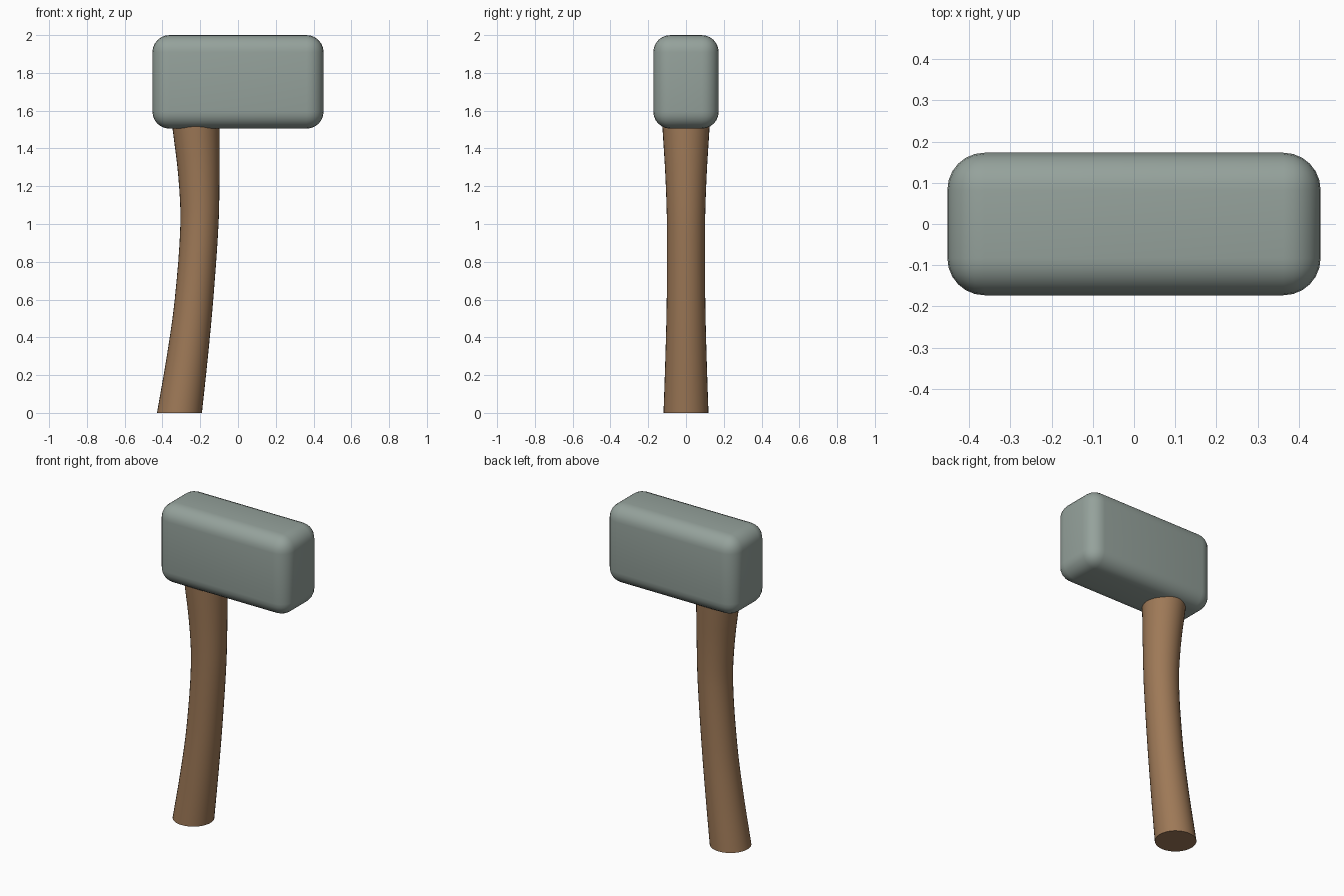
import bpy, bmesh, math

if "Cube" in bpy.data.objects:
    bpy.data.objects.remove(bpy.data.objects["Cube"])


def material(name, rgb):
    m = bpy.data.materials.new(name)
    m.diffuse_color = (*rgb, 1.0)
    m.use_nodes = True
    m.node_tree.nodes["Principled BSDF"].inputs["Base Color"].default_value = m.diffuse_color
    return m


def finish(name, bm, mat):
    bmesh.ops.recalc_face_normals(bm, faces=bm.faces)
    mesh = bpy.data.meshes.new(name)
    bm.to_mesh(mesh)
    bm.free()
    mesh.materials.append(mat)
    obj = bpy.data.objects.new(name, mesh)
    bpy.context.collection.objects.link(obj)
    bpy.ops.object.select_all(action='DESELECT')
    obj.select_set(True)
    bpy.context.view_layer.objects.active = obj
    return obj


stone = material("grey stone", (0.30, 0.36, 0.33))
wood = material("brown wood", (0.34, 0.19, 0.095))

# Hammer head: a block with generously rounded edges
bm = bmesh.new()
bmesh.ops.create_cube(bm, size=1.0)
for v in bm.verts:
    v.co.x *= 0.906
    v.co.y *= 0.346
    v.co.z = v.co.z * 0.495 + 1.7525
head = finish("hammer_head", bm, stone)
bevel = head.modifiers.new("rounded_edges", 'BEVEL')
bevel.width = 0.09
bevel.segments = 6
bpy.ops.object.modifier_apply(modifier=bevel.name)
bpy.ops.object.shade_smooth_by_angle(angle=math.radians(35))

# Handle: bent, waisted shaft given as (height, centre x, radius)
STATIONS = [(0.0, -0.31, 0.119), (0.3, -0.268, 0.109), (0.6, -0.233, 0.102),
            (1.0, -0.204, 0.101), (1.25, -0.207, 0.109), (1.5, -0.222, 0.124),
            (1.55, -0.226, 0.127)]
SIDES, STEPS = 32, 4


def smooth_path(points, steps):
    """Catmull-Rom interpolation through the stations."""
    for i in range(len(points) - 1):
        p0, p1 = points[max(i - 1, 0)], points[i]
        p2, p3 = points[i + 1], points[min(i + 2, len(points) - 1)]
        h = p2[0] - p1[0]
        for s in range(steps):
            t = s / steps
            row = [p1[0] + h * t]
            for k in (1, 2):
                m1 = (p2[k] - p0[k]) / (p2[0] - p0[0]) * h
                m2 = (p3[k] - p1[k]) / (p3[0] - p1[0]) * h
                row.append((2*t**3 - 3*t**2 + 1) * p1[k] + (t**3 - 2*t**2 + t) * m1
                           + (3*t**2 - 2*t**3) * p2[k] + (t**3 - t**2) * m2)
            yield row
    yield points[-1]


bm = bmesh.new()
rings = []
for z, cx, r in smooth_path(STATIONS, STEPS):
    rings.append([bm.verts.new((cx + r * math.cos(a), r * math.sin(a), z))
                  for a in (2 * math.pi * i / SIDES for i in range(SIDES))])
for low, high in zip(rings, rings[1:]):
    for i in range(SIDES):
        j = (i + 1) % SIDES
        bm.faces.new((low[i], low[j], high[j], high[i]))
bm.faces.new(rings[0])
bm.faces.new(rings[-1])
finish("handle", bm, wood)
bpy.ops.object.shade_smooth_by_angle(angle=math.radians(40))
